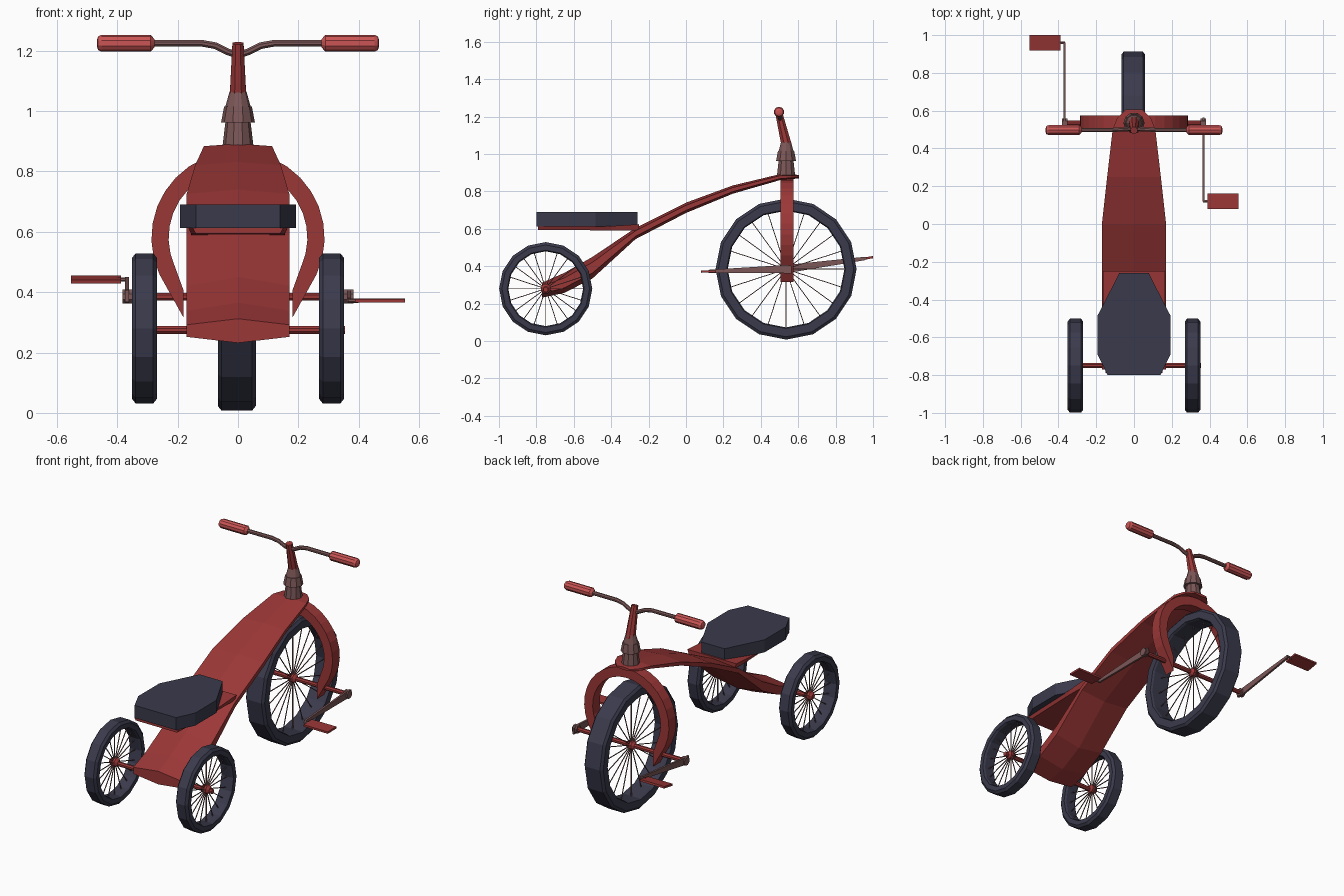
import bpy, bmesh, math
from mathutils import Vector

if "Cube" in bpy.data.objects:
    bpy.data.objects.remove(bpy.data.objects["Cube"])

def mat(name, col):
    m = bpy.data.materials.new(name)
    m.diffuse_color = (*col, 1)
    m.use_nodes = True
    m.node_tree.nodes["Principled BSDF"].inputs["Base Color"].default_value = m.diffuse_color
    return m

RED = mat("red paint", (0.33, 0.038, 0.038))
NAVY = mat("dark rubber", (0.042, 0.042, 0.072))
METAL = mat("dull metal", (0.20, 0.095, 0.095))
GRIP = mat("light red grip", (0.60, 0.09, 0.09))

def make(name, bm, m):
    bmesh.ops.recalc_face_normals(bm, faces=bm.faces)
    me = bpy.data.meshes.new(name)
    bm.to_mesh(me)
    bm.free()
    me.materials.append(m)
    ob = bpy.data.objects.new(name, me)
    bpy.context.collection.objects.link(ob)
    return ob

def loft(bm, rings, cap=True, closed=False):
    """Bridge rings of points; cap the ends or close the loop."""
    vs = [[bm.verts.new(p) for p in r] for r in rings]
    n, k = len(vs[0]), len(vs)
    for i in range(k if closed else k - 1):
        a, b = vs[i], vs[(i + 1) % k]
        for j in range(n):
            bm.faces.new((a[j], a[(j + 1) % n], b[(j + 1) % n], b[j]))
    if cap and not closed:
        bm.faces.new(vs[0])
        bm.faces.new(vs[-1])

def tube(bm, path, n=8):
    """Round tube through (point, radius) pairs."""
    pts = [Vector(p) for p, r in path]
    rings = []
    for i, (p, r) in enumerate(path):
        d = (pts[min(i + 1, len(pts) - 1)] - pts[max(i - 1, 0)]).normalized()
        ref = Vector((0, 0, 1)) if abs(d.z) < 0.8 else Vector((1, 0, 0))
        u = d.cross(ref).normalized()
        v = d.cross(u)
        rings.append([pts[i] + r * (u * math.cos(a) + v * math.sin(a))
                      for a in [2 * math.pi * (j + 0.5) / n for j in range(n)]])
    loft(bm, rings)

def tube_obj(name, path, m, n=8):
    bm = bmesh.new()
    tube(bm, path, n)
    return make(name, bm, m)

def prism(name, outline, axis, lo, hi, m):
    """Extrude a flat outline along y or z."""
    bm = bmesh.new()
    f = (lambda p, t: (p[0], t, p[1])) if axis == 'y' else (lambda p, t: (p[0], p[1], t))
    loft(bm, [[f(p, lo) for p in outline], [f(p, hi) for p in outline]])
    return make(name, bm, m)

def wheel(name, x, y, z, R, inner, w):
    # tyre: bevelled band turned around the axle
    prof = [(-w, R - .015), (-w + .012, R), (w - .012, R), (w, R - .015),
            (w, inner + .006), (w - .012, inner), (-w + .012, inner), (-w, inner + .006)]
    bm = bmesh.new()
    loft(bm, [[(x + px, y + r * math.cos(a), z + r * math.sin(a)) for px, r in prof]
              for a in [2 * math.pi * i / 16 for i in range(16)]], closed=True)
    make(name + "_tyre", bm, NAVY)
    # spokes
    bm = bmesh.new()
    for i in range(20):
        a = 2 * math.pi * i / 20
        c, s = math.cos(a), math.sin(a)
        tube(bm, [((x, y, z), .003), ((x, y + c * (inner + .01), z + s * (inner + .01)), .003)], 4)
    make(name + "_spokes", bm, METAL)
    # hub
    tube_obj(name + "_hub", [((x - .028, y, z), .014), ((x - .014, y, z), .027),
                             ((x + .014, y, z), .027), ((x + .028, y, z), .014)], RED)

FY, FZ, RY, RZ = 0.535, 0.385, -0.75, 0.28
wheel("front_wheel", -.004, FY, FZ, .377, .312, .063)
for s, side in ((-1, "left"), (1, "right")):
    wheel("rear_wheel_" + side, s * .31, RY, RZ, .249, .2, .041)

# axles
tube_obj("rear_axle", [((-.32, RY, RZ - .005), .014), ((.355, RY, RZ - .005), .014)], RED)
tube_obj("front_axle", [((-.375, FY, FZ), .014), ((.375, FY, FZ), .014)], RED)

# frame: broad crowned beam sweeping up from rear axle to the head
bm = bmesh.new()
rings = []
for y, t, b, w in [(-.77, .312, .232, .17), (-.65, .365, .258, .17), (-.5, .45, .335, .17),
                   (-.27, .605, .545, .17), (0, .74, .685, .17), (.25, .832, .788, .142),
                   (.5, .892, .86, .113), (.56, .892, .866, .09), (.605, .888, .87, .045)]:
    e = .25 * (t - b)
    rings.append([(-w, y, t - e), (0, y, t), (w, y, t - e), (w, y, b + e), (0, y, b), (-w, y, b + e)])
loft(bm, rings)
make("frame", bm, RED)

# seat bracket
bm = bmesh.new()
loft(bm, [[(-w, y, t), (w, y, t), (w - .01, y, b), (-w + .01, y, b)]
          for y, w, t, b in [(-.79, .15, .612, .594), (-.4, .165, .615, .592), (-.25, .165, .625, .59)]])
make("seat_bracket", bm, RED)

# seat
half = [(.078, -.26), (.193, -.485), (.193, -.69), (.14, -.8)]
prism("seat", half + [(-x, y) for x, y in reversed(half)], 'z', .613, .69, NAVY)

# fork: arched band with pointed lower ends
angs = [math.radians(-25 + 230 * i / 20) for i in range(21)]
arc = lambda r: [(r * math.cos(a), .58 + r * math.sin(a)) for a in angs]
outer = [(.18, .315)] + arc(.287) + [(-.18, .315)]
inner = [(.18, .405)] + arc(.23) + [(-.18, .405)]
bm = bmesh.new()
loft(bm, [[(o[0], .505, o[1]), (o[0], .575, o[1]), (i[0], .575, i[1]), (i[0], .505, i[1])]
          for o, i in zip(outer, inner)])
make("fork", bm, RED)

# head tube and collars
for name, z0, z1, r0, r1 in [("head_tube", .87, .97, .053, .041), ("head_collar", .963, 1.015, .056, .046),
                             ("head_cap", 1.015, 1.065, .042, .028)]:
    tube_obj(name, [((0, .535, z0), r0), ((0, .535, z1), r1)], METAL, 10)

# stem
tube_obj("stem", [((0, .54, 1.04), .03), ((0, .525, 1.1), .027), ((0, .495, 1.225), .02)], RED)

for s, side in ((-1, "left"), (1, "right")):
    # handlebar half and grip
    tube_obj("handlebar_" + side, [((0, .505, 1.185), .012), ((s * .035, .502, 1.197), .012),
             ((s * .075, .5, 1.217), .012), ((s * .12, .498, 1.225), .012),
             ((s * .29, .497, 1.225), .012)], METAL)
    tube_obj("grip_" + side, [((s * x, .497, 1.225), r) for x, r in
             [(.277, .014), (.29, .028), (.452, .028), (.464, .022), (.468, .01)]], GRIP, 10)
    # crank arm
    ye, ze = (.96, .442) if s < 0 else (.12, .372)
    bm = bmesh.new()
    loft(bm, [[(s * .368 + dx * .006, y, z + dz * h) for dx, dz in ((-1, -1), (1, -1), (1, 1), (-1, 1))]
              for y, z, h in ((FY + s * .03, FZ - s * .003, .02), (FY, FZ, .022), (ye, ze, .009))])
    make("crank_" + side, bm, METAL)
    tube_obj("crank_boss_" + side, [((s * .352, FY, FZ), .025), ((s * .382, FY, FZ), .025)], METAL)
    # pedal
    tube_obj("pedal_pin_" + side, [((s * .365, ye, ze), .007), ((s * .4, ye, ze), .007)], METAL, 6)
    tilt = math.radians(10) if s < 0 else math.radians(1)
    bm = bmesh.new()
    c, sn = math.cos(tilt), math.sin(tilt)
    loft(bm, [[(x, ye + u * c - v * sn, ze + u * sn + v * c)
               for u, v in ((-.041, -.006), (.041, -.006), (.041, .006), (-.041, .006))]
              for x in (s * .388, s * .553)])
    make("pedal_" + side, bm, RED)
